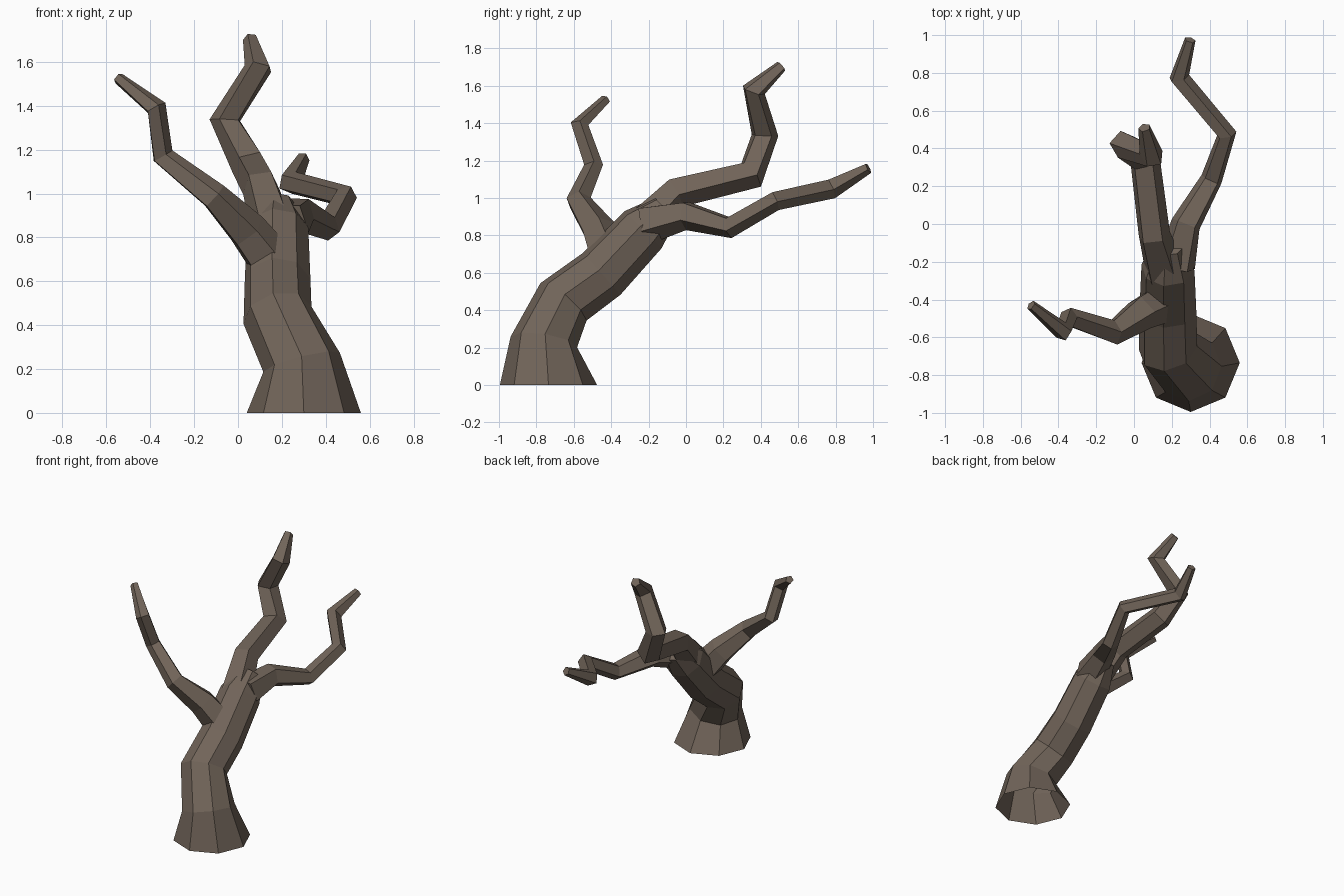
import bpy, bmesh, math
from mathutils import Vector

if "Cube" in bpy.data.objects:
    bpy.data.objects.remove(bpy.data.objects["Cube"])

bark = bpy.data.materials.new("brown bark")
bark.diffuse_color = (0.165, 0.128, 0.10, 1)
bark.use_nodes = True
bark.node_tree.nodes["Principled BSDF"].inputs["Base Color"].default_value = bark.diffuse_color


def limb(name, sides, rings, first_dir=None, turn=0.0):
    """Tapered faceted tube through rings of (x, y, z, radius), mitred at each bend."""
    pts = [Vector(r[:3]) for r in rings]
    n = len(pts)
    bm = bmesh.new()
    loops = []
    u = Vector((1, 0, 0))
    for i, p in enumerate(pts):
        before = (p - pts[i - 1]).normalized() if i else Vector()
        after = (pts[i + 1] - p).normalized() if i < n - 1 else Vector()
        t = (before + after).normalized()
        if i == 0 and first_dir:
            t = Vector(first_dir)
        u = (u - t * u.dot(t)).normalized()      # carry the frame along
        v = t.cross(u)
        loop = []
        for k in range(sides):
            a = turn + 2 * math.pi * k / sides
            loop.append(bm.verts.new(p + (u * math.cos(a) + v * math.sin(a)) * rings[i][3]))
        loops.append(loop)
    for a, b in zip(loops, loops[1:]):
        for k in range(sides):
            j = (k + 1) % sides
            bm.faces.new((a[k], a[j], b[j], b[k]))
    bm.faces.new(loops[0][::-1])
    bm.faces.new(loops[-1])
    bmesh.ops.recalc_face_normals(bm, faces=bm.faces)
    me = bpy.data.meshes.new(name)
    bm.to_mesh(me)
    bm.free()
    me.materials.append(bark)
    ob = bpy.data.objects.new(name, me)
    bpy.context.collection.objects.link(ob)
    return ob


# leaning trunk with flared foot
tree = limb("dead_tree", 8, [
    (0.30, -0.735, 0.00, 0.26), (0.29, -0.76, 0.23, 0.18), (0.18, -0.655, 0.445, 0.16),
    (0.18, -0.45, 0.595, 0.152), (0.18, -0.23, 0.83, 0.142), (0.18, -0.11, 0.94, 0.085)],
    first_dir=(0, 0, 1))

# three crooked branches
branches = [
    limb("left_branch", 5, [
        (0.14, -0.42, 0.70, 0.11), (0.04, -0.47, 0.83, 0.095), (-0.11, -0.575, 0.985, 0.068),
        (-0.345, -0.495, 1.17, 0.053), (-0.375, -0.57, 1.39, 0.050),
        (-0.545, -0.43, 1.525, 0.028)], turn=0.3),
    limb("middle_branch", 5, [
        (0.16, -0.25, 0.84, 0.11), (0.105, -0.06, 1.03, 0.088), (0.055, 0.345, 1.125, 0.085),
        (-0.055, 0.42, 1.335, 0.075), (0.095, 0.36, 1.575, 0.066),
        (0.055, 0.51, 1.705, 0.033)], turn=0.3),
    limb("right_branch", 5, [
        (0.22, -0.22, 0.86, 0.11), (0.275, 0.00, 0.91, 0.082), (0.41, 0.235, 0.845, 0.060),
        (0.49, 0.475, 0.985, 0.054), (0.238, 0.775, 1.05, 0.056),
        (0.297, 0.975, 1.16, 0.030)], turn=0.3)]

# fuse the branches into the trunk
bpy.context.view_layer.objects.active = tree
for b in branches:
    m = tree.modifiers.new("join", 'BOOLEAN')
    m.operation = 'UNION'
    m.solver = 'EXACT'
    m.object = b
    bpy.ops.object.modifier_apply(modifier=m.name)
    bpy.data.objects.remove(b)

# hollow foot: the underside is open
bm = bmesh.new()
bm.from_mesh(tree.data)
under = [f for f in bm.faces if all(v.co.z < 0.005 for v in f.verts)]
bmesh.ops.delete(bm, geom=under, context='FACES')
bm.to_mesh(tree.data)
bm.free()
